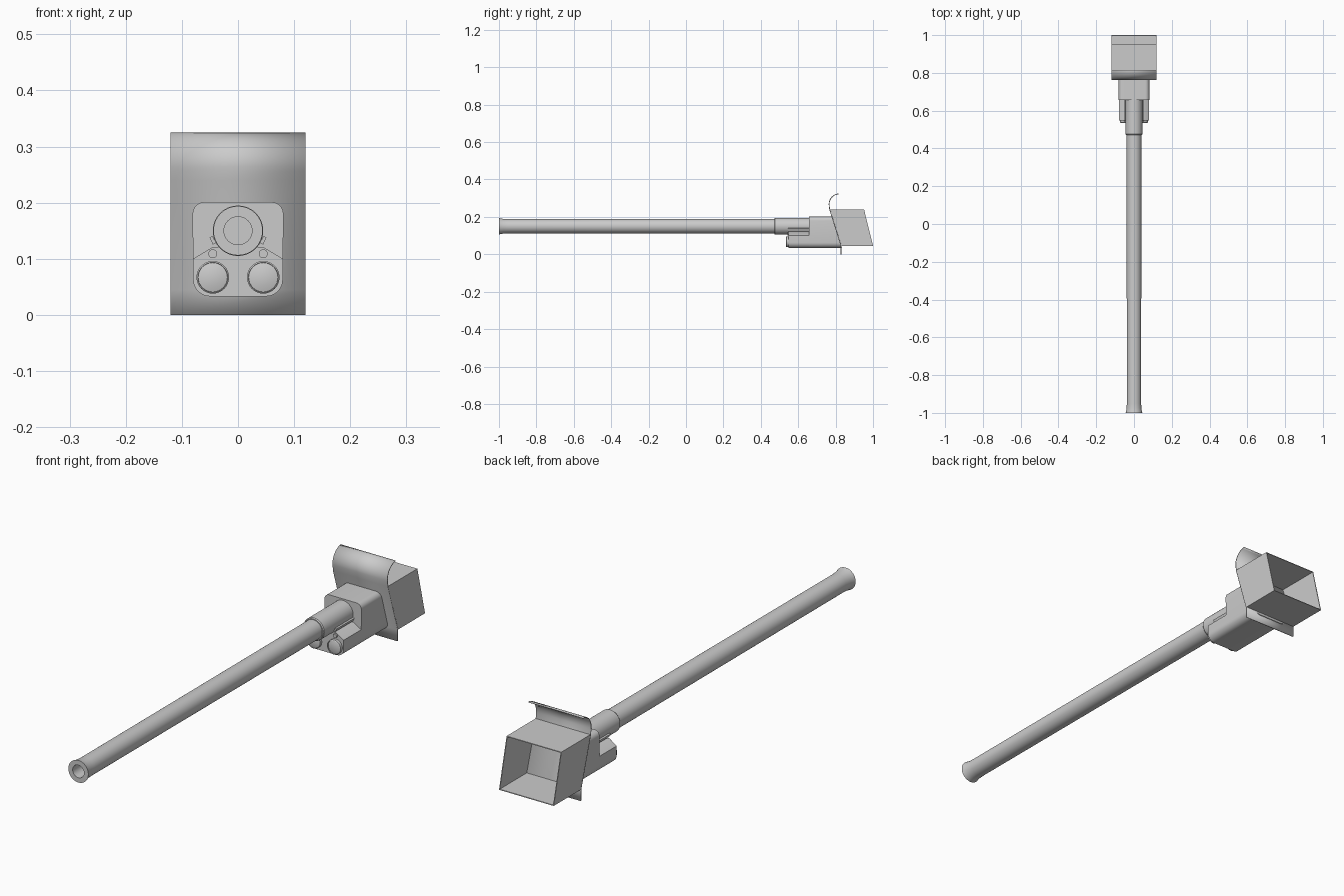
import bpy, bmesh, math
from mathutils import Matrix, Vector

if "Cube" in bpy.data.objects:
    bpy.data.objects.remove(bpy.data.objects["Cube"])

grey = bpy.data.materials.new("light grey")
grey.diffuse_color = (0.6, 0.6, 0.6, 1)
grey.use_nodes = True
grey.node_tree.nodes["Principled BSDF"].inputs["Base Color"].default_value = grey.diffuse_color
AXIS_Z = 0.15


def finish(name, bm, smooth=True):
    bmesh.ops.recalc_face_normals(bm, faces=bm.faces)
    mesh = bpy.data.meshes.new(name)
    bm.to_mesh(mesh)
    bm.free()
    ob = bpy.data.objects.new(name, mesh)
    bpy.context.collection.objects.link(ob)
    mesh.materials.append(grey)
    if smooth:
        bpy.ops.object.select_all(action='DESELECT')
        ob.select_set(True)
        bpy.context.view_layer.objects.active = ob
        bpy.ops.object.shade_smooth_by_angle(angle=math.radians(35))
    return ob


def lathe(name, profile, x, z, sides=32):
    """Turn (radius, y) points around an axis along y; radius 0 closes the end."""
    bm = bmesh.new()
    rings = []
    for r, y in profile:
        if r == 0:
            rings.append([bm.verts.new((x, y, z))] * sides)
        else:
            rings.append([bm.verts.new((x + r * math.cos(t), y, z + r * math.sin(t)))
                          for t in (2 * math.pi * i / sides for i in range(sides))])
    for a, b in zip(rings, rings[1:]):
        for i in range(sides):
            j = (i + 1) % sides
            bm.faces.new(list(dict.fromkeys((a[i], a[j], b[j], b[i]))))
    return finish(name, bm)


def shield_y(z):
    """Depth of the sloping shield at a height."""
    return 0.768 + (0.24 - z) * 0.318


def corner(cx, cz, r, start, steps=6):
    return [(cx + r * math.cos(math.radians(start + 90 * i / steps)),
             cz + r * math.sin(math.radians(start + 90 * i / steps))) for i in range(steps + 1)]


def prism(name, outline, y_front):
    """Run an (x, z) outline from y_front back to the sloping shield."""
    bm = bmesh.new()
    front = [bm.verts.new((x, y_front, z)) for x, z in outline]
    back = [bm.verts.new((x, shield_y(z), z)) for x, z in outline]
    bm.faces.new(front)
    bm.faces.new(back)
    n = len(outline)
    for i in range(n):
        j = (i + 1) % n
        bm.faces.new((front[i], front[j], back[j], back[i]))
    return finish(name, bm)


# Long tube with flared muzzle and hollow bore
lathe("barrel", [(0, -0.85), (0.025, -0.85), (0.025, -1.0), (0.044, -1.0), (0.042, -0.992),
                 (0.039, -0.975), (0.038, -0.95), (0.039, 0.5), (0, 0.5)], 0, AXIS_Z)
# Thicker sleeve at the root of the barrel
lathe("barrel_sleeve", [(0, 0.472), (0.042, 0.472), (0.045, 0.476), (0.045, 0.68), (0, 0.68)],
      0, AXIS_Z)

# Housing with rounded corners, and the lower block that runs further forward
bottom = corner(-0.05, 0.063, 0.03, 180) + corner(0.05, 0.063, 0.03, 270)
prism("upper_housing", bottom + corner(0.06, 0.18, 0.021, 0) + corner(-0.06, 0.18, 0.021, 90), 0.657)
prism("lower_housing", bottom + [(0.08, 0.1), (0.045, 0.121), (-0.045, 0.121), (-0.08, 0.1)], 0.548)

for side, s in (("left", -1), ("right", 1)):
    # Round lens with a rim, and the small port above it
    lathe(side + "_lens", [(0, 0.56), (0.029, 0.56), (0.029, 0.537), (0.0265, 0.535),
                           (0.026, 0.538), (0.015, 0.535), (0, 0.534)], s * 0.045, 0.067)
    lathe(side + "_small_port", [(0, 0.56), (0.008, 0.56), (0.008, 0.542), (0, 0.542)],
          s * 0.045, 0.109, 16)
    # Narrow rail beside the sleeve
    bm = bmesh.new()
    bmesh.ops.create_cube(bm, size=1, matrix=Matrix.Translation((s * 0.045, 0.605, 0.133))
                          @ Matrix.Rotation(s * math.radians(25), 4, 'Y')
                          @ Matrix.Diagonal((0.006, 0.12, 0.014, 1)))
    finish(side + "_rail", bm, False)

# Shield sheet: lower lip, sloping face and curled top, as a (y, z) path
path = [(0.829, 0.0), (0.829, 0.045), (0.768, 0.24)]
path += [(0.82 - 0.055 * math.cos(t), 0.268 + 0.055 * math.sin(t))
         for t in (math.radians(-12 + 97 * i / 12) for i in range(13))]
bm = bmesh.new()
rows = [[bm.verts.new((x, y + dy, z)) for y, z in path] for x in (-0.12, 0.12) for dy in (0,)]
for i in range(len(path) - 1):
    bm.faces.new((rows[0][i], rows[1][i], rows[1][i + 1], rows[0][i + 1]))
shield = finish("curled_shield", bm)
solid = shield.modifiers.new("thickness", 'SOLIDIFY')
solid.thickness = 0.004
solid.offset = 0

# Slanted box behind the shield, open at the back
bm = bmesh.new()


def box_loop(front, inset):
    out = []
    for x, z in ((-1, 0.045), (1, 0.045), (1, 0.24), (-1, 0.24)):
        zz = z + (inset if z < 0.1 else -inset)
        y = shield_y(zz) if front else 0.952 + (0.24 - zz) * 0.246
        out.append(bm.verts.new((x * (0.12 - inset), y, zz)))
    return out


loops = [box_loop(True, 0), box_loop(False, 0), box_loop(False, 0.003), box_loop(True, 0.003)]
for a, b in zip(loops, loops[1:] + loops[:1]):
    for i in range(4):
        j = (i + 1) % 4
        bm.faces.new((a[i], a[j], b[j], b[i]))
finish("open_back_box", bm, False)
